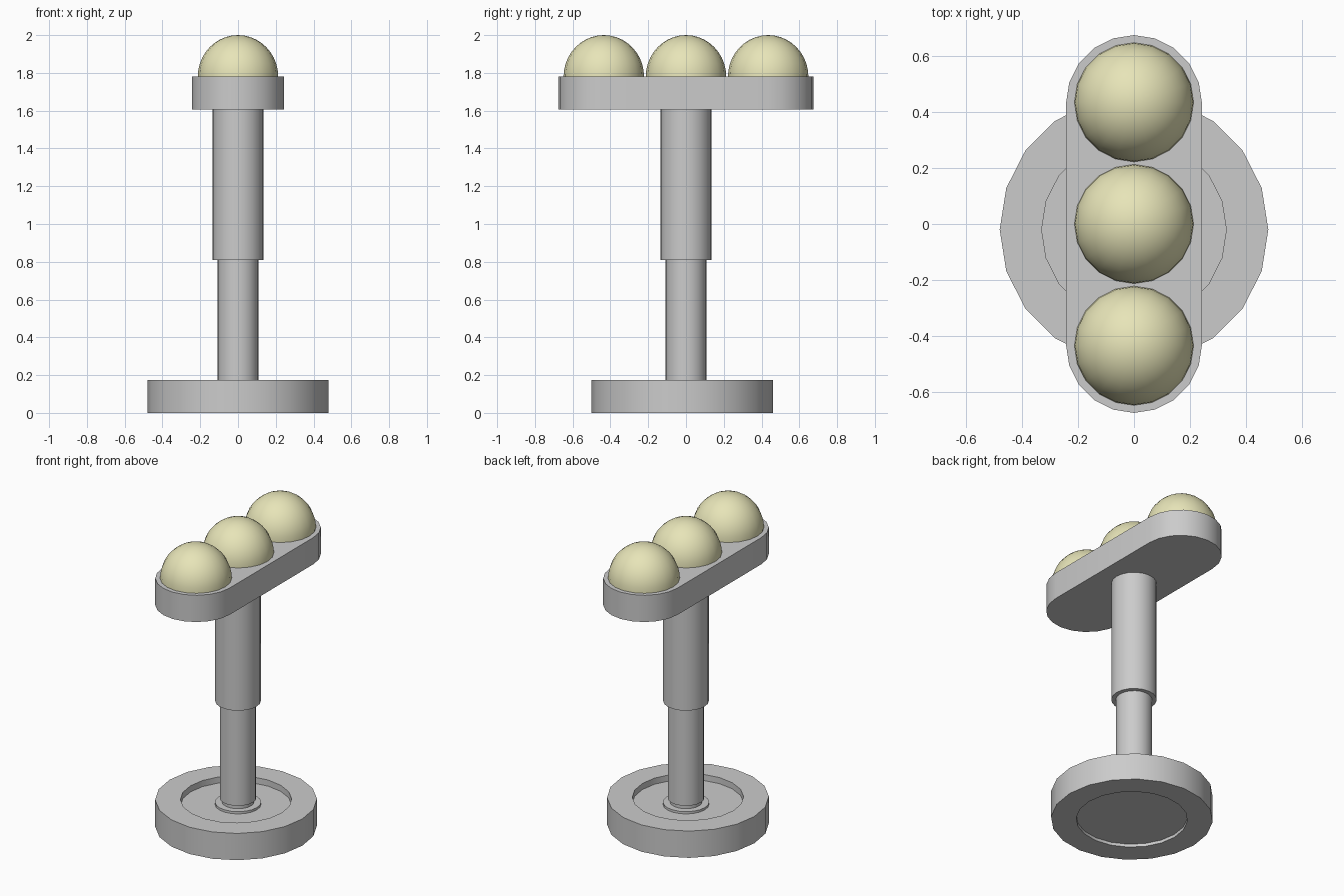
import bpy, bmesh, math

if "Cube" in bpy.data.objects:
    bpy.data.objects.remove(bpy.data.objects["Cube"])

SIDES = 20


def finish(name, bm, mat=None):
    bmesh.ops.remove_doubles(bm, verts=bm.verts, dist=1e-5)
    bmesh.ops.recalc_face_normals(bm, faces=bm.faces)
    me = bpy.data.meshes.new(name)
    bm.to_mesh(me)
    bm.free()
    ob = bpy.data.objects.new(name, me)
    bpy.context.collection.objects.link(ob)
    if mat:
        me.materials.append(mat)
    bpy.ops.object.select_all(action='DESELECT')
    ob.select_set(True)
    bpy.context.view_layer.objects.active = ob
    bpy.ops.object.shade_smooth_by_angle(angle=math.radians(30))
    return ob


def lathe(name, profile, y=0.0, mat=None):
    """Revolve (radius, z) points around a vertical axis at the given y."""
    bm = bmesh.new()
    verts = [bm.verts.new((r, 0, z)) for r, z in profile]
    edges = [bm.edges.new(p) for p in zip(verts, verts[1:])]
    bmesh.ops.spin(bm, geom=verts + edges, cent=(0, 0, 0), axis=(0, 0, 1),
                   angle=math.tau, steps=SIDES, use_duplicate=False)
    bmesh.ops.translate(bm, verts=bm.verts, vec=(0, y, 0))
    return finish(name, bm, mat)


cream = bpy.data.materials.new("cream_glass")
cream.diffuse_color = (0.80, 0.78, 0.48, 1)
cream.use_nodes = True
cream.node_tree.nodes["Principled BSDF"].inputs["Base Color"].default_value = cream.diffuse_color

# Heavy round foot, recessed above and below
lathe("base", [(0, 0.02), (0.33, 0.02), (0.33, 0), (0.48, 0), (0.48, 0.175),
               (0.33, 0.175), (0.33, 0.135), (0, 0.135)], y=-0.02)

# Collar and narrow neck under the pole
lathe("base_collar", [(0, 0.13), (0.137, 0.13), (0.137, 0.15), (0.095, 0.15),
                      (0.095, 0.18), (0, 0.18)])

# Telescopic pole
lathe("lower_pole", [(0, 0.175), (0.108, 0.175), (0.108, 0.83), (0, 0.83)])
lathe("upper_pole", [(0, 0.81), (0.135, 0.81), (0.135, 1.61), (0, 1.61)])

# Rounded lamp tray
bm = bmesh.new()
outline = []
for side in (1, -1):
    for i in range(SIDES // 2 + 1):
        a = math.tau * i / SIDES
        outline.append(bm.verts.new((side * 0.243 * math.cos(a),
                                     side * (0.432 + 0.243 * math.sin(a)), 1.605)))
face = bm.faces.new(outline)
top = bmesh.ops.extrude_face_region(bm, geom=[face], use_keep_orig=True)
bmesh.ops.translate(bm, vec=(0, 0, 0.175),
                    verts=[v for v in top["geom"] if isinstance(v, bmesh.types.BMVert)])
finish("lamp_tray", bm)

# Three half-round lamp domes
RINGS = 10
arc = [(0.213 * math.cos(math.pi / 2 * i / RINGS),
        1.78 + 0.22 * math.sin(math.pi / 2 * i / RINGS)) for i in range(RINGS)]
for name, y in (("front", -0.435), ("middle", 0.0), ("back", 0.435)):
    lathe(name + "_dome", [(0, 1.775), (0.213, 1.775)] + arc + [(0, 2.0)], y, cream)
